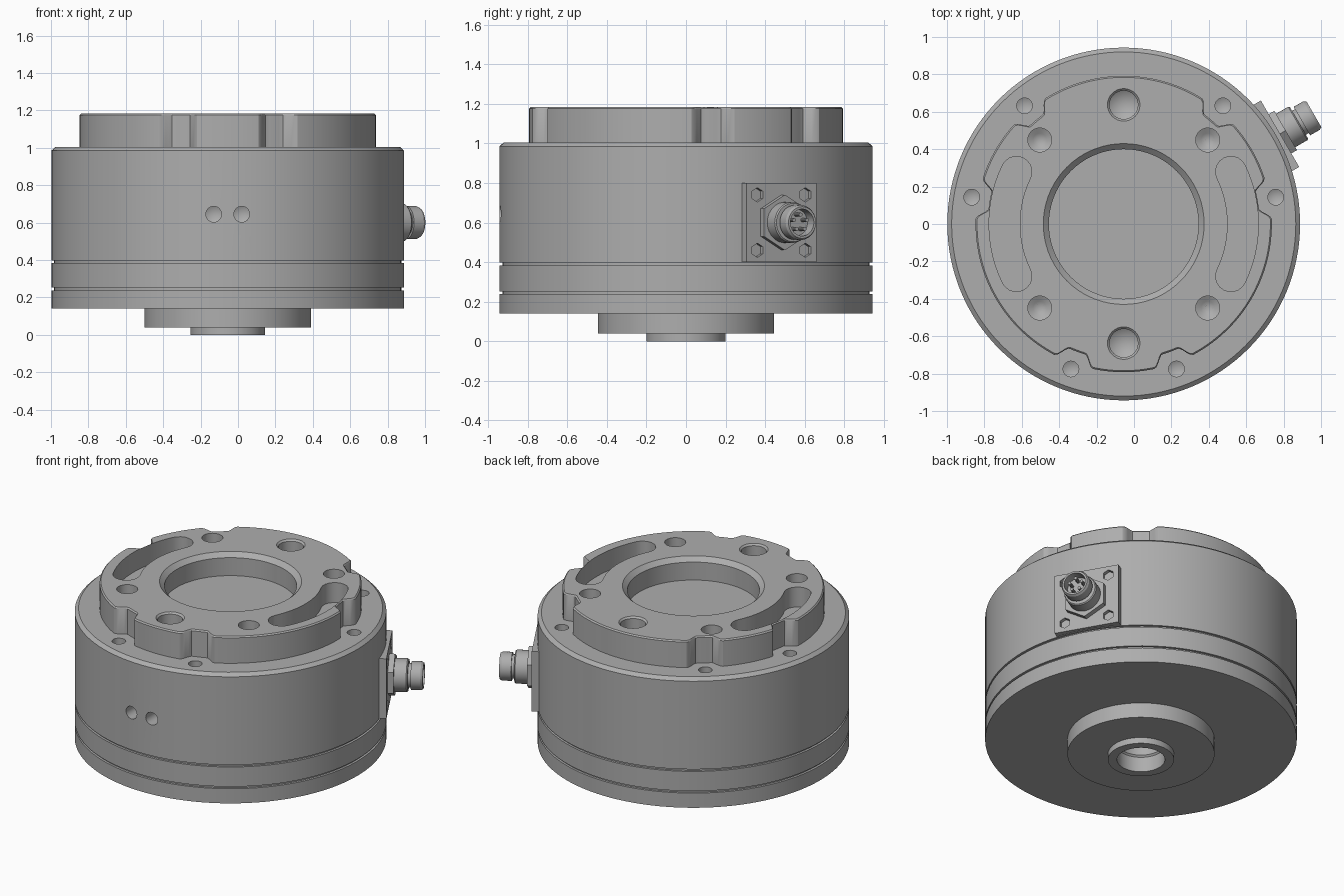
import bpy, bmesh
from math import sin, cos, pi, radians, degrees
from mathutils import Matrix, Vector

cube = bpy.data.objects.get("Cube")
if cube:
    bpy.data.objects.remove(cube, do_unlink=True)

grey = bpy.data.materials.new("machined_grey")
grey.use_nodes = True
colour = (0.42, 0.42, 0.42, 1)
grey.diffuse_color = colour
grey.node_tree.nodes["Principled BSDF"].inputs["Base Color"].default_value = colour

AXIS = Matrix.Translation((-0.055, 0, 0))
PORT = AXIS @ Matrix.Translation((0, 0, 0.6)) @ Matrix.Rotation(radians(30), 4, 'Z') @ Matrix.Rotation(pi / 2, 4, 'Y')


def loft(bm, rings, mat, close=False):
    """Skin a list of equal-length point rings, capping the ends unless close."""
    rows = [[bm.verts.new(mat @ Vector(p)) for p in ring] for ring in rings]
    n = len(rows[0])
    for a, b in zip(rows, rows[1:]):
        for i in range(n):
            bm.faces.new((a[i], a[(i + 1) % n], b[(i + 1) % n], b[i]))
    if not close:
        bm.faces.new(rows[0])
        bm.faces.new(rows[-1])


def lathe(bm, profile, segs=96, mat=AXIS):
    """Spin (radius, z) points; profiles begin and end on the axis."""
    part = bmesh.new()
    loft(part, [[(r * cos(2 * pi * i / segs), r * sin(2 * pi * i / segs), z)
                 for i in range(segs)] for r, z in profile], mat, close=True)
    bmesh.ops.remove_doubles(part, verts=part.verts, dist=1e-5)
    mesh = bpy.data.meshes.new("part")
    part.to_mesh(mesh)
    part.free()
    bm.from_mesh(mesh)
    bpy.data.meshes.remove(mesh)


def rod(bm, r, z0, z1, segs=24, mat=AXIS, tip=0.0):
    lathe(bm, [(0, z0 - tip), (r, z0), (r, z1), (0, z1)], segs, mat)


def polar(r, deg, base=AXIS):
    a = radians(deg)
    return base @ Matrix.Translation((r * cos(a), r * sin(a), 0))


def finish(name, bm):
    bmesh.ops.recalc_face_normals(bm, faces=bm.faces)
    mesh = bpy.data.meshes.new(name)
    bm.to_mesh(mesh)
    bm.free()
    mesh.materials.append(grey)
    obj = bpy.data.objects.new(name, mesh)
    bpy.context.collection.objects.link(obj)
    return obj


def activate(obj):
    bpy.ops.object.select_all(action='DESELECT')
    obj.select_set(True)
    bpy.context.view_layer.objects.active = obj


def cut(obj, cutter):
    activate(obj)
    mod = obj.modifiers.new("cut", 'BOOLEAN')
    mod.operation = 'DIFFERENCE'
    mod.solver = 'EXACT'
    mod.object = cutter
    bpy.ops.object.modifier_apply(modifier=mod.name)


def smooth(obj):
    activate(obj)
    bpy.ops.object.shade_smooth_by_angle(angle=radians(28))


SCREWS = (10, 50, 130, 170, 250, 290)

# Main housing with two grooves, stepped foot and centre hole
bm = bmesh.new()
profile = [(0, 0.5), (0.135, 0.5), (0.135, 0.11), (0.145, 0.1), (0.145, 0),
           (0.2, 0), (0.2, 0.04), (0.445, 0.04), (0.445, 0.14), (0.943, 0.14)]
for z in (0.245, 0.39):
    profile += [(0.943, z - 0.007), (0.928, z - 0.007), (0.928, z + 0.007), (0.943, z + 0.007)]
profile += [(0.943, 0.985), (0.92, 1.005), (0, 1.005)]
lathe(bm, profile, 128)
housing = finish("housing", bm)

# Top flange with six rounded notches
def flange_radius(deg):
    gap = min(abs((deg - s + 180) % 360 - 180) for s in SCREWS)
    t = min(max((gap - 3.5) / 4.5, 0), 1)
    return 0.727 + 0.065 * t * t * (3 - 2 * t)


def flange_ring(z, inset):
    return [((flange_radius(d) - inset) * cos(radians(d)),
             (flange_radius(d) - inset) * sin(radians(d)), z) for d in range(360)]


bm = bmesh.new()
loft(bm, [flange_ring(0.99, 0), flange_ring(1.175, 0), flange_ring(1.183, 0.008)], AXIS)
flange = finish("top_flange", bm)

# Cutter for the bore, drilled holes and curved slots
bm = bmesh.new()
lathe(bm, [(0, 1.035), (0.4, 1.035), (0.4, 1.155), (0.43, 1.183), (0.43, 1.25), (0, 1.25)], 72)
for deg in (90, 270):
    lathe(bm, [(0, 0.92), (0.076, 0.97), (0.076, 1.172), (0.087, 1.183), (0.087, 1.25), (0, 1.25)],
          32, polar(0.637, deg))
for deg in (45, 135, 225, 315):
    rod(bm, 0.064, 1.02, 1.25, 32, polar(0.635, deg), tip=0.035)
for side in (0, 180):
    outline = []
    for r, end, sweep in ((0.72, 26, 1), (0.556, 26, -1)):
        mid = 0.638
        for d in range(-end, end + 1, 4):
            a = radians(d * sweep)
            outline.append((r * cos(a), r * sin(a)))
        tip = radians(end * sweep)
        for k in range(1, 10):
            a = tip + (0 if sweep > 0 else pi) + pi * k / 10
            outline.append((mid * cos(tip) + 0.082 * cos(a), mid * sin(tip) + 0.082 * sin(a)))
    turn = AXIS @ Matrix.Rotation(radians(side), 4, 'Z')
    loft(bm, [[(x, y, z) for x, y in outline] for z in (1.05, 1.25)], turn)
top_cutter = finish("top_cutter", bm)

# Cutter for the rim screw holes and the two front holes
bm = bmesh.new()
for deg in SCREWS:
    rod(bm, 0.042, 0.88, 1.1, 24, polar(0.825, deg), tip=0.02)
for side in (-1, 1):
    rod(bm, 0.042, 0.8, 1.05, 24, AXIS @ Matrix.Translation((side * 0.075, 0, 0.645))
        @ Matrix.Rotation(pi / 2, 4, 'X'), tip=0.02)
side_cutter = finish("side_cutter", bm)

cut(flange, top_cutter)
cut(housing, top_cutter)
cut(housing, side_cutter)

# Connector mounting plate with hexagonal screw sockets
bm = bmesh.new()
bmesh.ops.create_cube(bm, size=1, matrix=PORT @ Matrix.Translation((0, 0, 0.9225))
                      @ Matrix.Diagonal((0.4, 0.41, 0.085, 1)))
plate = finish("connector_plate", bm)
bm = bmesh.new()
corners = [PORT @ Matrix.Translation((x, y, 0)) for x in (-0.14, 0.14) for y in (-0.14, 0.14)]
for mat in corners:
    rod(bm, 0.036, 0.94, 1.0, 6, mat)
hex_cutter = finish("hex_cutter", bm)
cut(plate, hex_cutter)

for cutter in (top_cutter, side_cutter, hex_cutter):
    bpy.data.objects.remove(cutter, do_unlink=True)

# Hexagonal nut
bm = bmesh.new()
rod(bm, 0.14, 0.95, 1.0, 6, PORT)
nut = finish("connector_nut", bm)

# Stepped connector barrel with an open socket
bm = bmesh.new()
lathe(bm, [(0, 0.99), (0.103, 0.99), (0.103, 1.075), (0.097, 1.082), (0.074, 1.082), (0.074, 1.1),
           (0.088, 1.1), (0.088, 1.16), (0.08, 1.174), (0.068, 1.174), (0.068, 1.11), (0, 1.11)], 40, PORT)
barrel = finish("connector_barrel", bm)

# Contact pins
bm = bmesh.new()
for k in range(5):
    rod(bm, 0.01, 1.1, 1.16, 10, polar(0.04, 36 + 72 * k, PORT))
pins = finish("connector_pins", bm)

for obj in (housing, flange, plate, nut, barrel, pins):
    smooth(obj)
